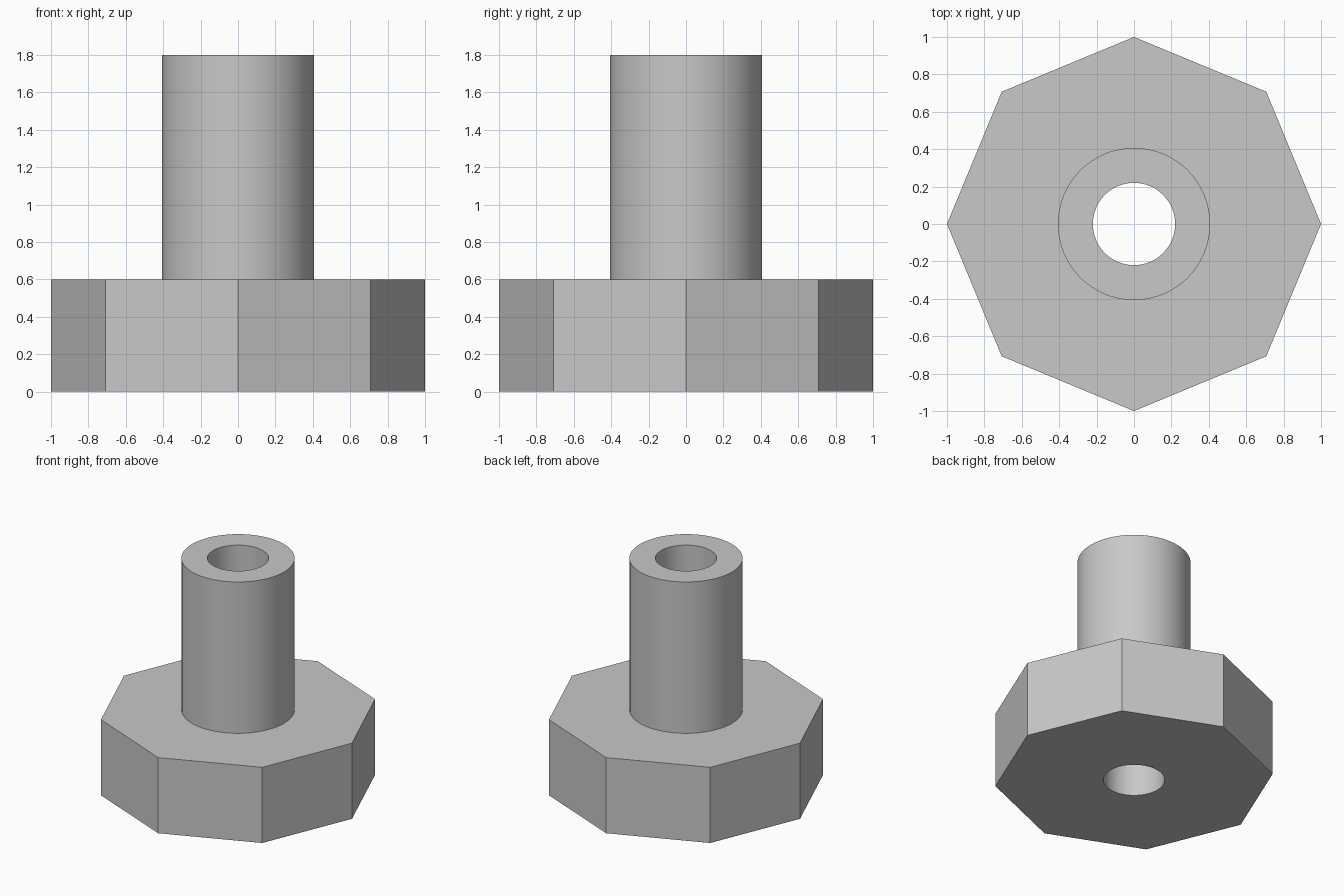
import bpy
import math

cube = bpy.data.objects.get("Cube")
if cube:
    bpy.data.objects.remove(cube, do_unlink=True)

BASE_HEIGHT = 0.6
TOTAL_HEIGHT = 1.8
SHAFT_RADIUS = 0.407
BORE_RADIUS = 0.22

grey = bpy.data.materials.new("plain grey")
grey.use_nodes = True
colour = (0.58, 0.58, 0.58, 1)
grey.diffuse_color = colour
grey.node_tree.nodes["Principled BSDF"].inputs["Base Color"].default_value = colour


def prism(name, sides, radius, bottom, top):
    """Upright prism with a corner on the x axis."""
    bpy.ops.mesh.primitive_cylinder_add(
        vertices=sides, radius=radius, depth=top - bottom,
        location=(0, 0, (bottom + top) / 2))
    obj = bpy.context.object
    obj.name = name
    obj.data.materials.append(grey)
    return obj


def combine(target, tool, operation):
    """Apply a boolean to the target and discard the tool."""
    mod = target.modifiers.new(operation.lower(), "BOOLEAN")
    mod.operation = operation
    mod.solver = "EXACT"
    mod.object = tool
    bpy.context.view_layer.objects.active = target
    bpy.ops.object.modifier_apply(modifier=mod.name)
    bpy.data.objects.remove(tool, do_unlink=True)


# Octagonal head with a round shaft rising from it
body = prism("octagonal_head_with_shaft", 8, 1.0, 0, BASE_HEIGHT)
shaft = prism("shaft", 64, SHAFT_RADIUS, BASE_HEIGHT / 2, TOTAL_HEIGHT)
combine(body, shaft, "UNION")

# Bore through the full height
bore = prism("bore_cutter", 64, BORE_RADIUS, -0.2, TOTAL_HEIGHT + 0.2)
combine(body, bore, "DIFFERENCE")

# Round walls smooth, head corners and rims crisp
bpy.ops.object.select_all(action="DESELECT")
body.select_set(True)
bpy.context.view_layer.objects.active = body
bpy.ops.object.shade_smooth_by_angle(angle=math.radians(30))
